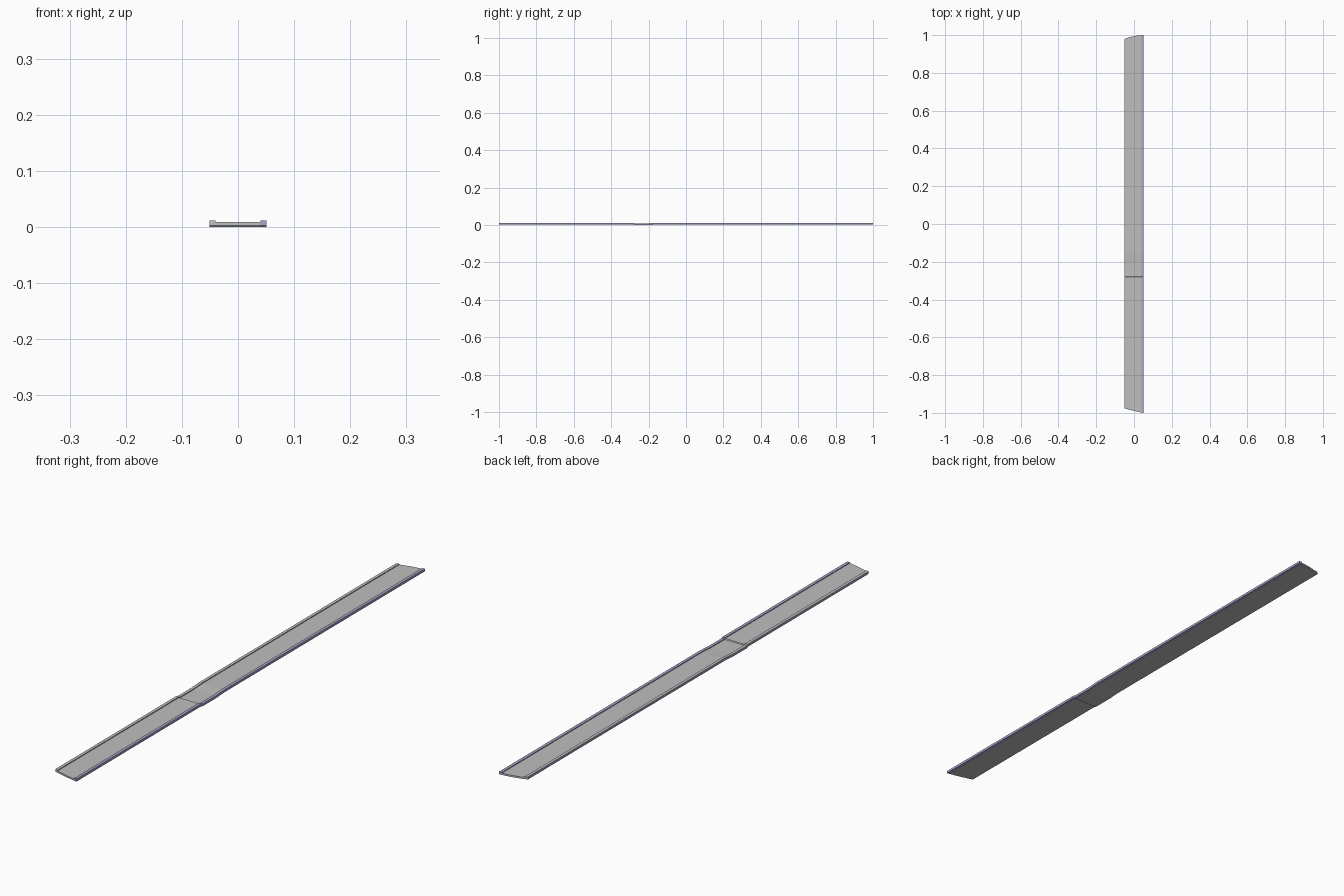
import bpy, bmesh

if "Cube" in bpy.data.objects:
    bpy.data.objects.remove(bpy.data.objects["Cube"])


def material(name, rgb):
    m = bpy.data.materials.new(name)
    m.diffuse_color = (*rgb, 1)
    m.use_nodes = True
    m.node_tree.nodes["Principled BSDF"].inputs["Base Color"].default_value = m.diffuse_color
    return m


grey = material("light grey", (0.52, 0.52, 0.52))
purple = material("muted purple", (0.41, 0.36, 0.56))

HALF = 0.051
BOTTOM, PLATE_TOP, RAIL_TOP = 0.003, 0.0092, 0.012
# (y, height offset): a shallow drop behind y = -0.28 that ramps back up
STATIONS = [(-1, 0), (-0.281, 0), (-0.279, -0.003), (-0.2, -0.003), (-0.15, 0), (1, 0)]


def end_y(y, x):
    """Both ends are cut back towards the left side."""
    t = (HALF - x) / (2 * HALF)
    if y == -1:
        return y + 0.024 * t ** 1.2
    if y == 1:
        return y - 0.02 * t ** 1.8
    return y


def strip(name, xs, top, main, side, closed):
    """Sweep a flat section along the stations."""
    bm = bmesh.new()
    rows = []
    for y, dz in STATIONS:
        hi = [bm.verts.new((x, end_y(y, x), top + dz)) for x in xs]
        lo = [bm.verts.new((x, end_y(y, x), BOTTOM + dz)) for x in xs]
        rows.append((hi, lo))
    n = len(xs) - 1
    for (h0, l0), (h1, l1) in zip(rows, rows[1:]):
        for i in range(n):
            bm.faces.new((h0[i], h0[i + 1], h1[i + 1], h1[i]))
            bm.faces.new((l0[i], l1[i], l1[i + 1], l0[i + 1]))
        if closed:
            bm.faces.new((h0[0], h1[0], l1[0], l0[0]))
            bm.faces.new((h0[n], l0[n], l1[n], h1[n]))
    for hi, lo, flip in ((*rows[0], False), (*rows[-1], True)):
        for i in range(n):
            f = [lo[i], lo[i + 1], hi[i + 1], hi[i]]
            bm.faces.new(f[::-1] if flip else f)
    # side walls take the second colour
    for f in bm.faces:
        f.normal_update()
        f.material_index = int(abs(f.normal.x) > 0.7)
    mesh = bpy.data.meshes.new(name)
    bm.to_mesh(mesh)
    bm.free()
    mesh.materials.append(main)
    mesh.materials.append(side)
    ob = bpy.data.objects.new(name, mesh)
    bpy.context.collection.objects.link(ob)
    return ob


# flat centre plate and its two raised edges
strip("centre_plate", [-0.04, -0.02, 0, 0.02, 0.04], PLATE_TOP, grey, grey, False)
strip("left_edge_rail", [-HALF, -0.04], RAIL_TOP, grey, purple, True)
strip("right_edge_rail", [0.04, HALF], RAIL_TOP, purple, purple, True)
